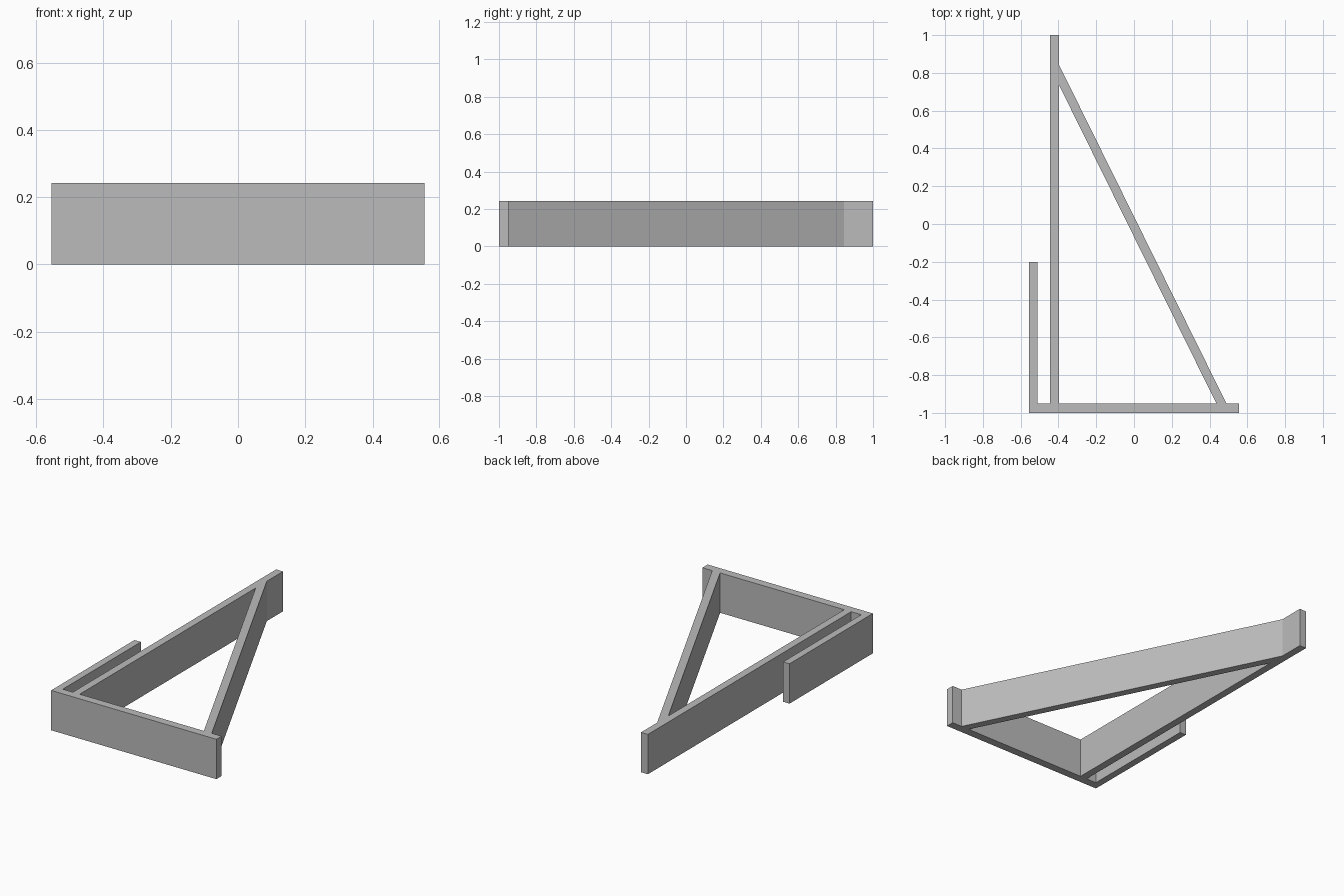
import bpy
import bmesh

cube = bpy.data.objects.get("Cube")
if cube:
    bpy.data.objects.remove(cube, do_unlink=True)

HEIGHT = 0.242
HALF_WIDTH = 0.555
BASE_TOP = -0.95          # inner side of the base bar
CLIP_INNER = -0.512       # inner side of the short clip arm
ARM_LEFT, ARM_RIGHT = -0.444, -0.398

# Grey plastic
grey = bpy.data.materials.new("grey")
grey.use_nodes = True
colour = (0.5, 0.5, 0.5, 1)
grey.diffuse_color = colour
grey.node_tree.nodes["Principled BSDF"].inputs["Base Color"].default_value = colour

# Outer outline: base bar, diagonal brace, long arm, short clip arm
outline = [
    (-HALF_WIDTH, -1), (HALF_WIDTH, -1), (HALF_WIDTH, BASE_TOP),
    (0.489, BASE_TOP), (ARM_RIGHT, 0.845), (ARM_RIGHT, 1),
    (ARM_LEFT, 1), (ARM_LEFT, BASE_TOP), (CLIP_INNER, BASE_TOP),
    (CLIP_INNER, -0.2), (-HALF_WIDTH, -0.2),
]
# Triangular opening between the base bar, the brace and the long arm
opening = [(ARM_RIGHT, BASE_TOP), (ARM_RIGHT, 0.738), (0.436, BASE_TOP)]


def add_loop(curve, points):
    spline = curve.splines.new("POLY")
    spline.points.add(len(points) - 1)
    for point, (x, y) in zip(spline.points, points):
        point.co = (x, y, HEIGHT / 2, 1)
    spline.use_cyclic_u = True


# Extruded profile
profile = bpy.data.curves.new("frame_profile", "CURVE")
profile.dimensions = "2D"
profile.fill_mode = "BOTH"
profile.extrude = HEIGHT / 2
add_loop(profile, outline)
add_loop(profile, opening)
helper = bpy.data.objects.new("frame_profile", profile)
bpy.context.collection.objects.link(helper)

# Solid mesh made from the profile
depsgraph = bpy.context.evaluated_depsgraph_get()
mesh = bpy.data.meshes.new_from_object(helper.evaluated_get(depsgraph))
bpy.data.objects.remove(helper, do_unlink=True)

bm = bmesh.new()
bm.from_mesh(mesh)
bmesh.ops.remove_doubles(bm, verts=bm.verts, dist=0.0005)
# Stand the frame on the ground
lowest = min(v.co.z for v in bm.verts)
bmesh.ops.translate(bm, verts=bm.verts, vec=(0, 0, -lowest))
bmesh.ops.recalc_face_normals(bm, faces=bm.faces)
for face in bm.faces:
    face.smooth = False
    face.material_index = 0
bm.to_mesh(mesh)
bm.free()

mesh.materials.clear()
mesh.materials.append(grey)
frame = bpy.data.objects.new("bracket_frame", mesh)
bpy.context.collection.objects.link(frame)
